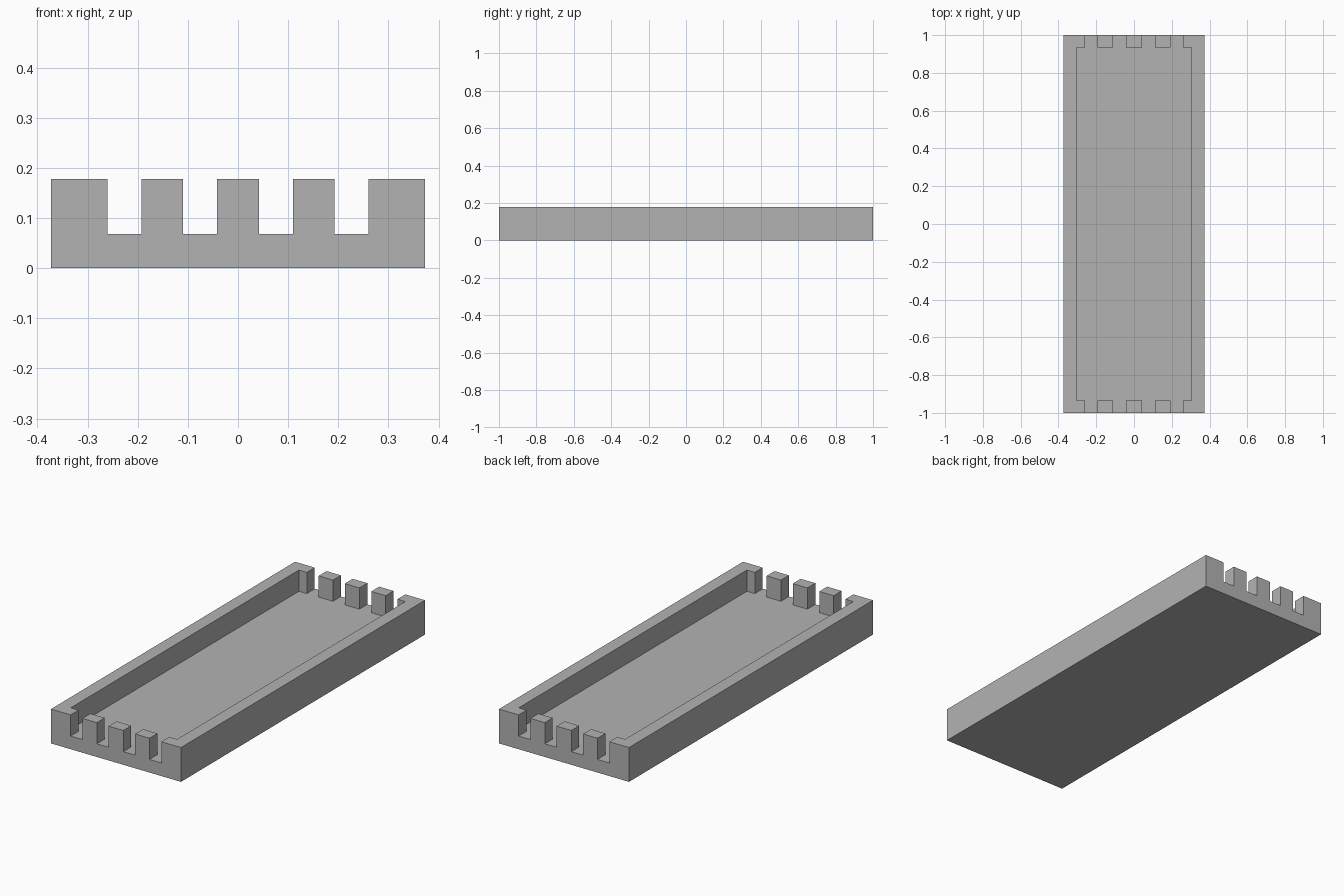
import bpy
import bmesh

if "Cube" in bpy.data.objects:
    bpy.data.objects.remove(bpy.data.objects["Cube"], do_unlink=True)

FLOOR, TOP = 0.068, 0.178
half_x = [0.042, 0.11, 0.192, 0.26, 0.305, 0.373]
half_y = [0.935, 1.0]


def mirrored(values):
    return [-v for v in reversed(values)] + values


def extrude_up(bm, faces, height, keep):
    new = bmesh.ops.extrude_face_region(bm, geom=faces, use_keep_orig=keep)["geom"]
    verts = [g for g in new if isinstance(g, bmesh.types.BMVert)]
    bmesh.ops.translate(bm, verts=verts, vec=(0, 0, height))
    return [g for g in new if isinstance(g, bmesh.types.BMFace)]


def is_raised(face):
    # Side walls, and on the end rows the corner lips and three teeth
    c = face.calc_center_median()
    x, y = abs(c.x), abs(c.y)
    if x > half_x[4]:
        return True
    tooth = x < half_x[0] or half_x[1] < x < half_x[2] or x > half_x[3]
    return y > half_y[0] and tooth


# Plan grid of the tray
bm = bmesh.new()
xs, ys = mirrored(half_x), mirrored(half_y)
rows = [[bm.verts.new((x, y, 0)) for x in xs] for y in ys]
for a, b in zip(rows, rows[1:]):
    for i in range(len(xs) - 1):
        bm.faces.new((a[i], a[i + 1], b[i + 1], b[i]))

# Base slab, then walls and teeth
floor_faces = extrude_up(bm, bm.faces[:], FLOOR, True)
extrude_up(bm, [f for f in floor_faces if is_raised(f)], TOP - FLOOR, False)

# Merge the flat cells into clean faces
bmesh.ops.recalc_face_normals(bm, faces=bm.faces[:])
bmesh.ops.dissolve_limit(bm, angle_limit=0.01, verts=bm.verts[:], edges=bm.edges[:])
bmesh.ops.recalc_face_normals(bm, faces=bm.faces[:])

mesh = bpy.data.meshes.new("notched_tray")
bm.to_mesh(mesh)
bm.free()
tray = bpy.data.objects.new("notched_tray", mesh)
bpy.context.collection.objects.link(tray)

# Plain grey
grey = bpy.data.materials.new("plain_grey")
grey.use_nodes = True
colour = (0.45, 0.45, 0.45, 1)
grey.diffuse_color = colour
grey.node_tree.nodes["Principled BSDF"].inputs["Base Color"].default_value = colour
mesh.materials.append(grey)
